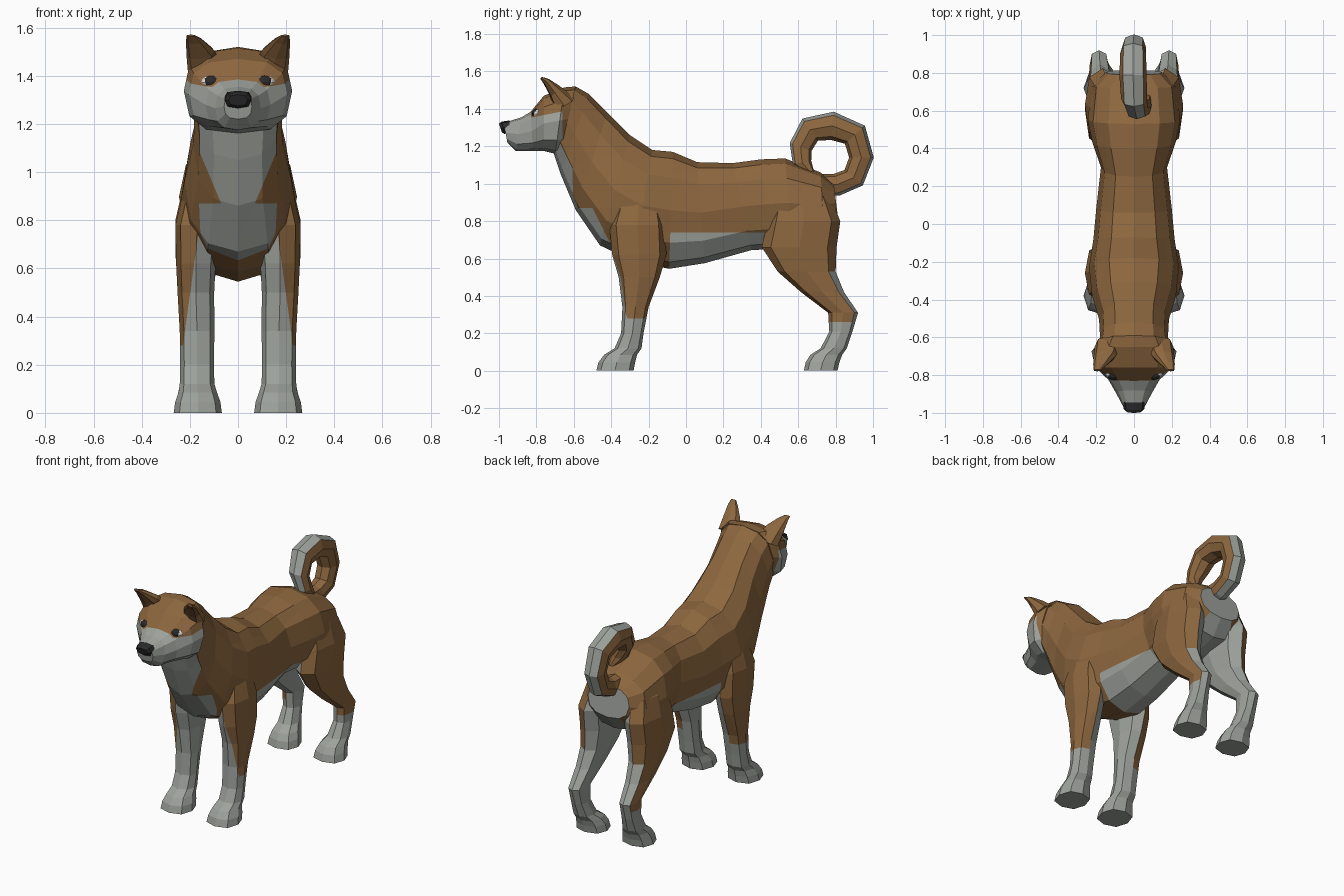
import bpy, bmesh, math
from mathutils import Vector


def material(name, rgb):
    m = bpy.data.materials.new(name)
    m.diffuse_color = (*rgb, 1)
    return m


TAN = material("tan_fur", (0.265, 0.135, 0.049))
PALE = material("pale_fur", (0.34, 0.36, 0.33))
DARK = material("dark_skin", (0.025, 0.023, 0.023))
EAR = material("ear_inside", (0.15, 0.075, 0.028))
WHITE = material("eye_white", (0.75, 0.75, 0.75))


def spow(a, p):
    return math.copysign(abs(a) ** p, a)


def loft(name, rings, n, power, mats, rule=None, cuts=(), mirror=False):
    """Skin a list of rings (centre, half-width vector, half-height vector)."""
    bm = bmesh.new()
    loops = []
    for c, u, v in rings:
        loop = []
        for i in range(n):
            a = 2 * math.pi * i / n
            loop.append(bm.verts.new(c + u * spow(round(math.cos(a), 6), power)
                                     + v * spow(round(math.sin(a), 6), power)))
        loops.append(loop)
    for a, b in zip(loops, loops[1:]):
        for i in range(n):
            j = (i + 1) % n
            bm.faces.new((a[i], a[j], b[j], b[i]))
    bm.faces.new(loops[0])
    bm.faces.new(loops[-1])
    # cut colour borders into the surface
    for co, no in cuts:
        bmesh.ops.bisect_plane(bm, geom=bm.verts[:] + bm.edges[:] + bm.faces[:],
                               plane_co=co, plane_no=no, dist=1e-4)
    bmesh.ops.recalc_face_normals(bm, faces=bm.faces)
    bm.normal_update()
    if rule:
        for f in bm.faces:
            f.material_index = int(rule(f.calc_center_median(), f.normal))
    me = bpy.data.meshes.new(name)
    bm.to_mesh(me)
    bm.free()
    for m in mats:
        me.materials.append(m)
    ob = bpy.data.objects.new(name, me)
    bpy.context.collection.objects.link(ob)
    if mirror:
        ob.modifiers.new("mirror", 'MIRROR').use_mirror_merge = False
    return ob


def profile(rows):
    """Rings from (top y, top z, bottom y, bottom z, half width)."""
    out = []
    for ty, tz, by, bz, w in rows:
        t, b = Vector((0, ty, tz)), Vector((0, by, bz))
        out.append(((t + b) / 2, Vector((w, 0, 0)), (t - b) / 2))
    return out


def flat(rows):
    """Level rings from (x, y, z, x radius, y radius)."""
    return [(Vector((x, y, z)), Vector((rx, 0, 0)), Vector((0, ry, 0)))
            for x, y, z, rx, ry in rows]


# body and neck: pale rump patch, belly and chest bib
def body_rule(c, n):
    rump = c.y > 0.72 and c.z < 0.97 and abs(c.x) < 0.13
    belly = c.z < 0.74 and c.y > -0.12
    bib = 0.07 + 0.42 * (c.z - 0.87) if c.z > 0.87 else 0.15
    chest = c.y < -0.64 + 0.5 * (1.15 - c.z) and abs(c.x) < bib
    return rump or belly or chest


loft("body", profile([
    (0.79, 1.00, 0.815, 0.80, 0.15),
    (0.72, 1.06, 0.74, 0.70, 0.225),
    (0.53, 1.135, 0.57, 0.66, 0.245),
    (0.40, 1.13, 0.46, 0.65, 0.22),
    (0.25, 1.11, 0.35, 0.645, 0.175),
    (0.06, 1.115, 0.10, 0.575, 0.20),
    (-0.07, 1.17, -0.09, 0.545, 0.215),
    (-0.18, 1.18, -0.28, 0.585, 0.238),
    (-0.30, 1.26, -0.46, 0.67, 0.222),
    (-0.42, 1.38, -0.59, 0.86, 0.185),
    (-0.52, 1.48, -0.67, 1.05, 0.18),
    (-0.59, 1.52, -0.71, 1.17, 0.19)]), 12, 0.85, [TAN, PALE], body_rule,
    [((0, 0, 0.74), (0, 0, 1)), ((0, 0, 0.87), (0, 0, 1)),
     ((0, -0.64, 1.15), (0, 1, 0.5)),
     ((0.07, 0, 0.87), (1, 0, -0.42)), ((-0.07, 0, 0.87), (1, 0, 0.42))])


# head and muzzle
def head_rule(c, n):
    return c.y < -0.66 and (c.y < -0.84 or c.z < 1.385 + 0.2 * (c.y + 0.67))


loft("head", profile([
    (-0.59, 1.52, -0.67, 1.17, 0.19),
    (-0.65, 1.515, -0.70, 1.16, 0.225),
    (-0.76, 1.47, -0.76, 1.175, 0.205),
    (-0.83, 1.385, -0.82, 1.175, 0.135),
    (-0.88, 1.355, -0.91, 1.175, 0.095),
    (-0.975, 1.325, -0.955, 1.22, 0.058)]), 12, 0.75, [TAN, PALE], head_rule,
    [((0, -0.67, 1.385), (0, -0.2, 1)), ((0, -0.66, 0), (0, 1, 0))])

# nose
loft("nose", profile([
    (-0.945, 1.338, -0.94, 1.285, 0.058),
    (-0.985, 1.332, -0.97, 1.265, 0.056),
    (-1.0, 1.322, -0.985, 1.275, 0.040)]), 8, 0.75, [DARK])

# ears, with a darker hollow at the front
loft("ear", [
    (Vector((0.138, -0.65, 1.43)), Vector((0.07, 0, -0.015)), Vector((0, 0.055, 0.03))),
    (Vector((0.156, -0.70, 1.495)), Vector((0.058, 0, -0.01)), Vector((0, 0.028, 0.025))),
    (Vector((0.180, -0.745, 1.545)), Vector((0.036, 0, 0)), Vector((0, 0.014, 0.014))),
    (Vector((0.195, -0.775, 1.567)), Vector((0.018, 0, 0)), Vector((0, 0.005, 0.004)))],
    8, 0.85, [TAN, EAR], lambda c, n: n.y < -0.35, mirror=True)


# front legs: pale inside and paws, tan outside
def front_rule(c, n):
    if c.z < 0.28:
        return True
    if n.y < -0.05:
        return c.x < 0.15 + 0.138 * (0.85 - c.z) and c.z < 0.85
    return n.x < 0


loft("front_leg", flat([
    (0.11, -0.24, 1.02, 0.06, 0.07),
    (0.145, -0.25, 0.93, 0.08, 0.11),
    (0.17, -0.26, 0.78, 0.09, 0.15),
    (0.175, -0.25, 0.62, 0.082, 0.145),
    (0.175, -0.25, 0.50, 0.076, 0.11),
    (0.17, -0.27, 0.34, 0.072, 0.07),
    (0.17, -0.287, 0.20, 0.07, 0.06),
    (0.17, -0.31, 0.12, 0.072, 0.072),
    (0.167, -0.35, 0.085, 0.08, 0.088),
    (0.167, -0.37, 0.045, 0.094, 0.098),
    (0.167, -0.38, 0.0, 0.10, 0.10)]), 8, 0.8, [TAN, PALE], front_rule,
    [((0, 0, 0.28), (0, 0, 1)), ((0.15, 0, 0.85), (1, 0, 0.138))], mirror=True)


# hind legs: pale inside, hock and paws
def hind_rule(c, n):
    return c.z < 0.26 or n.x < -0.2 or (n.y > 0.5 and c.z < 0.53)


loft("hind_leg", flat([
    (0.11, 0.60, 1.00, 0.07, 0.09),
    (0.145, 0.62, 0.93, 0.085, 0.15),
    (0.165, 0.63, 0.80, 0.095, 0.195),
    (0.17, 0.605, 0.66, 0.09, 0.20),
    (0.175, 0.645, 0.53, 0.075, 0.155),
    (0.18, 0.73, 0.42, 0.062, 0.115),
    (0.185, 0.84, 0.31, 0.05, 0.08),
    (0.183, 0.828, 0.21, 0.05, 0.062),
    (0.178, 0.79, 0.12, 0.063, 0.07),
    (0.17, 0.75, 0.085, 0.078, 0.085),
    (0.167, 0.73, 0.045, 0.092, 0.09),
    (0.167, 0.72, 0.0, 0.10, 0.09)]), 8, 0.8, [TAN, PALE], hind_rule,
    [((0, 0, 0.26), (0, 0, 1))], mirror=True)

# curled tail: pale outer rim, tan inside
HUB = Vector((0, 0.768, 1.14))
tail = [(Vector((0, 0.70, 0.99)), Vector((0.06, 0, 0)), Vector((0, 0.01, -0.06)))]
for deg, x, dist, r in [(-75, 0, 0.15, 0.06), (-40, 0, 0.168, 0.064), (0, 0, 0.17, 0.066),
                        (42, -0.005, 0.182, 0.072), (85, -0.005, 0.17, 0.076),
                        (125, 0.0, 0.182, 0.072), (160, 0.015, 0.165, 0.062),
                        (190, 0.045, 0.15, 0.05), (220, 0.07, 0.13, 0.02)]:
    a = math.radians(deg)
    d = Vector((0, math.cos(a), math.sin(a)))
    tail.append((HUB + d * dist + Vector((x, 0, 0)), Vector((r * 0.95, 0, 0)), d * r))


def tail_rule(c, n):
    d = c - HUB
    d.x = 0
    return n.dot(d.normalized()) > 0.62 and c.z > 0.92


loft("tail", tail, 8, 0.85, [TAN, PALE], tail_rule)


# eyes: a pale rim behind a dark ball
def ball(name, loc, scale, mat):
    bpy.ops.mesh.primitive_uv_sphere_add(segments=10, ring_count=6, location=loc)
    ob = bpy.context.object
    ob.name = name
    ob.scale = scale
    ob.data.materials.append(mat)


for s, side in ((1, "left"), (-1, "right")):
    ball("eye_rim_" + side, (s * 0.122, -0.786, 1.373), (0.032, 0.032, 0.025), WHITE)
    ball("eye_" + side, (s * 0.108, -0.797, 1.375), (0.038, 0.028, 0.026), DARK)
